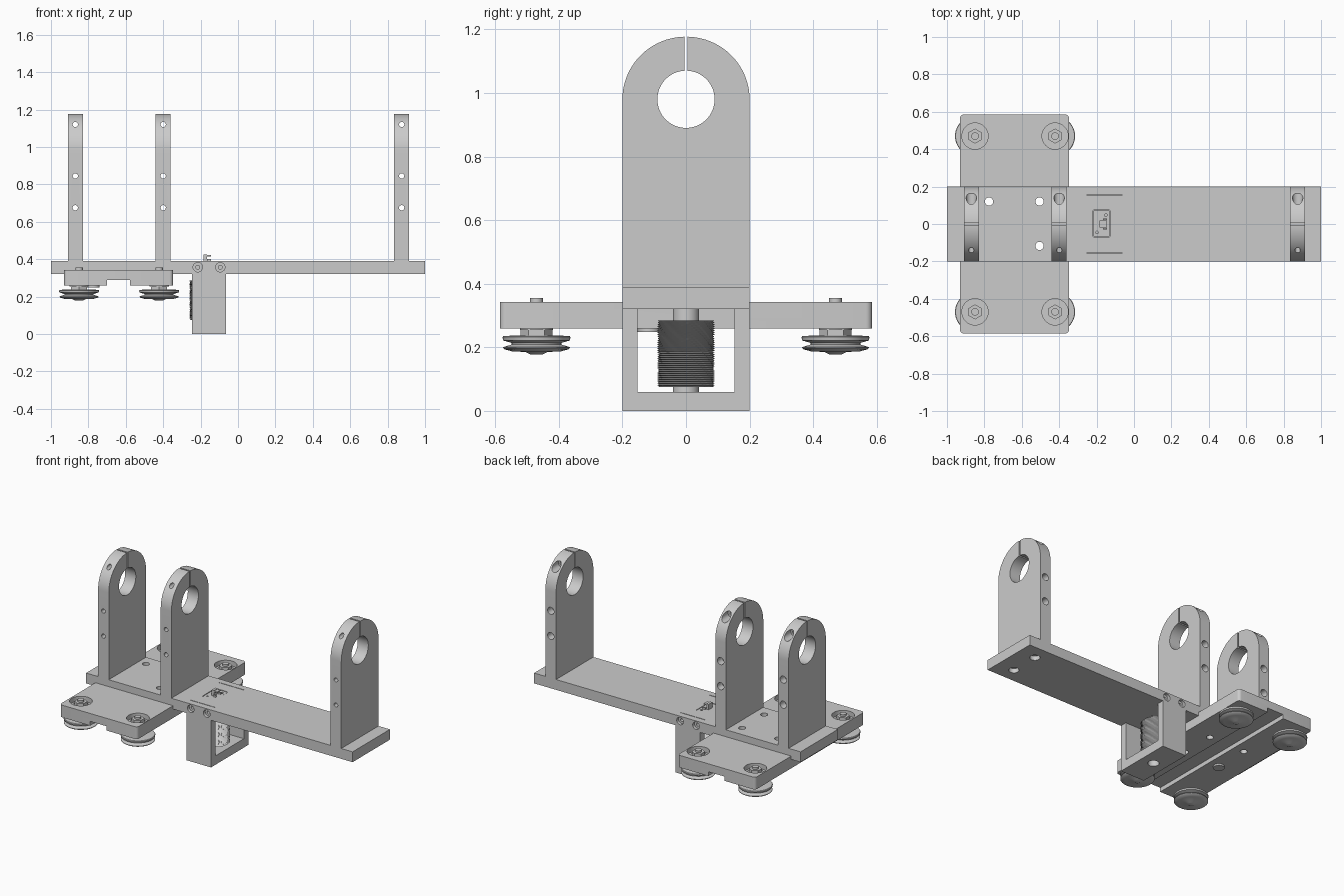
import bpy, bmesh, math
from mathutils import Matrix, Vector

if "Cube" in bpy.data.objects:
    bpy.data.objects.remove(bpy.data.objects["Cube"])


def finish(name, bm):
    bmesh.ops.recalc_face_normals(bm, faces=bm.faces)
    me = bpy.data.meshes.new(name)
    bm.to_mesh(me)
    bm.free()
    ob = bpy.data.objects.new(name, me)
    bpy.context.collection.objects.link(ob)
    return ob


def box(name, x0, x1, y0, y1, z0, z1, corner=0.0):
    bm = bmesh.new()
    bmesh.ops.create_cube(bm, size=1)
    for v in bm.verts:
        v.co = Vector((x0 + (v.co.x + .5) * (x1 - x0),
                       y0 + (v.co.y + .5) * (y1 - y0),
                       z0 + (v.co.z + .5) * (z1 - z0)))
    if corner:
        es = [e for e in bm.edges if abs(e.verts[0].co.z - e.verts[1].co.z) > 1e-4]
        bmesh.ops.bevel(bm, geom=es, offset=corner, segments=5, profile=.5, affect='EDGES')
    return finish(name, bm)


def cyl(name, axis, a, b, lo, hi, r, n=32):
    """Cylinder along axis; a and b are the other two coordinates in xyz order."""
    bm = bmesh.new()
    bmesh.ops.create_cone(bm, cap_ends=True, segments=n, radius1=r, radius2=r, depth=hi - lo)
    m = (lo + hi) / 2
    rot = {'x': Matrix.Rotation(math.pi / 2, 4, 'Y'),
           'y': Matrix.Rotation(math.pi / 2, 4, 'X'), 'z': Matrix()}[axis]
    pos = {'x': (m, a, b), 'y': (a, m, b), 'z': (a, b, m)}[axis]
    bm.transform(Matrix.Translation(pos) @ rot)
    return finish(name, bm)


def lathe(name, rings, n, cx, cy, radius=lambda r, i, j: r):
    """Closed stack of (radius, z) rings."""
    bm = bmesh.new()
    rows = []
    for i, (r, z) in enumerate(rings):
        row = []
        for j in range(n):
            q, t = radius(r, i, j), j * 2 * math.pi / n
            row.append(bm.verts.new((cx + q * math.cos(t), cy + q * math.sin(t), z)))
        rows.append(row)
    for p, q in zip(rows, rows[1:]):
        for j in range(n):
            k = (j + 1) % n
            bm.faces.new((p[j], p[k], q[k], q[j]))
    bm.faces.new(rows[0])
    bm.faces.new(rows[-1])
    return finish(name, bm)


def cut(ob, *cutters):
    for c in cutters:
        c.hide_render = True
        mod = ob.modifiers.new("cut", 'BOOLEAN')
        mod.operation, mod.solver, mod.object = 'DIFFERENCE', 'EXACT', c
        bpy.context.view_layer.objects.active = ob
        bpy.ops.object.modifier_apply(modifier=mod.name)
        bpy.data.objects.remove(c)


WHEELS = [(x, y) for x in (-.85, -.422) for y in (-.47, .47)]
HOLES = [(-.775, .12), (-.505, .12), (-.505, -.117)]

# Long base plate with its screw holes
plate = box("base_plate", -1, 1, -.2, .2, .32, .39)
for x, y in HOLES:
    cut(plate, cyl("c", 'z', x, y, .2, .5, .022))
for y in (-.1, .1):
    cut(plate, cyl("c", 'z', .875, y, .3, .35, .032), cyl("c", 'z', .875, y, .3, .38, .014))
for s in (-1, 1):
    for x in (-.215, -.095):
        for r, d in ((.025, .02), (.01, .04)):
            lo, hi = sorted((s * (.2 - d), s * .25))
            cut(plate, cyl("c", 'y', x, .357, lo, hi, r))
    cut(plate, box("c", -.25, -.065, s * .155 - .002, s * .155 + .002, .37, .4))

# Clamping upright: arch profile, bore, slit and cross screw holes
bm = bmesh.new()
prof = [(-.2, .39), (.2, .39)] + [(.2 * math.cos(t), .98 + .197 * math.sin(t))
                                 for t in (i * math.pi / 40 for i in range(41))]
f = bm.faces.new([bm.verts.new((-.04, y, z)) for y, z in prof])
ext = bmesh.ops.extrude_face_region(bm, geom=[f])
bmesh.ops.translate(bm, vec=(.08, 0, 0), verts=[g for g in ext['geom'] if isinstance(g, bmesh.types.BMVert)])
upright = finish("clamp_upright", bm)
cut(upright, cyl("c", 'x', 0, .98, -.1, .1, .09, 64), box("c", -.1, .1, -.005, .005, 1.0, 1.3))
for z, r, y in ((1.12, .028, .08), (.845, .024, .15), (.675, .024, .15)):
    cut(upright, cyl("c", 'y', 0, z, -.3, .3, .014), cyl("c", 'y', 0, z, y, .3, r))
for i, x in enumerate((-.87, -.4, .875)):
    ob = upright if i == 0 else upright.copy()
    if i:
        bpy.context.collection.objects.link(ob)
    ob.location.x = x

# Cross carriage with centre pocket, underside groove and wheel recesses
car = box("carriage", -.93, -.347, -.585, .585, .26, .343, .02)
cut(car, box("c", -1.2, 0, -.2, .2, .32, .5), box("c", -.70, -.577, -1, 1, .1, .289))
for x, y in HOLES:
    cut(car, cyl("c", 'z', x, y, .1, .5, .022))
for x, y in WHEELS:
    cut(car, cyl("c", 'z', x, y, .31, .5, .07, 48))

# Screw in the fourth plate hole
cyl("carriage_screw", 'z', -.775, -.117, .249, .262, .035)

# Grooved wheels with spacer, axle bolt and nut
for x, y in WHEELS:
    lathe("wheel", [(.02, .178), (.035, .186), (.075, .187), (.1, .194), (.105, .198), (.105, .201),
                    (.078, .209), (.078, .214), (.105, .222), (.107, .232), (.104, .236), (.05, .238)],
          48, x, y)
    cyl("wheel_spacer", 'z', x, y, .236, .258, .05, 6)
    cyl("wheel_washer", 'z', x, y, .254, .262, .052)
    cyl("axle_bolt", 'z', x, y, .18, .355, .02, 24)
    cyl("axle_washer", 'z', x, y, .308, .318, .05)
    cyl("axle_nut", 'z', x, y, .316, .342, .04, 6)

# Hanging bracket frame around the drive gear
frame = box("gear_bracket", -.246, -.063, -.2, .2, 0, .32)
cut(frame, box("c", -.4, .1, -.153, .153, .06, .5), cyl("c", 'z', -.155, 0, -.1, .05, .035))

# Drive gear with fine ridges and slanting notches, on its shaft
N, C = 72, 66


def knurl(r, i, j):
    return r - (.006 if i % 2 else 0) - (.003 if (j * 66 // N + i // 2) % 8 < 3 else 0)


gear = lathe("drive_gear", [(.091, .075 + .21 * i / C) for i in range(C + 1)], N, -.17, 0, knurl)
cut(gear, cyl("c", 'x', 0, .18, -.4, .1, .012, 20))
shaft = cyl("gear_shaft", 'z', -.17, 0, .055, .325, .041)
cut(shaft, cyl("c", 'x', 0, .18, -.4, .1, .012, 20))

# Small sensor holder set in the plate
cut(plate, box("c", -.222, -.125, -.07, .075, .378, .5, .012))
holder = box("sensor_plate", -.219, -.128, -.067, .072, .37, .388, .01)
for x, y in ((-.15, .047), (-.198, -.045)):
    cut(holder, cyl("c", 'z', x, y, .375, .5, .007, 16))
box("sensor_post", -.184, -.166, -.02, .02, .38, .425)
box("sensor_arm", -.168, -.145, -.018, .018, .413, .421)
for y in (-.03, .022):
    box("sensor_tab", -.166, -.145, y, y + .008, .38, .4)

# Smooth the round surfaces and keep hard edges
bpy.ops.object.select_all(action='DESELECT')
for ob in bpy.context.scene.objects:
    if ob.name.startswith(("drive_gear",)):
        continue
    ob.select_set(True)
bpy.context.view_layer.objects.active = plate
bpy.ops.object.shade_smooth_by_angle(angle=math.radians(30))
